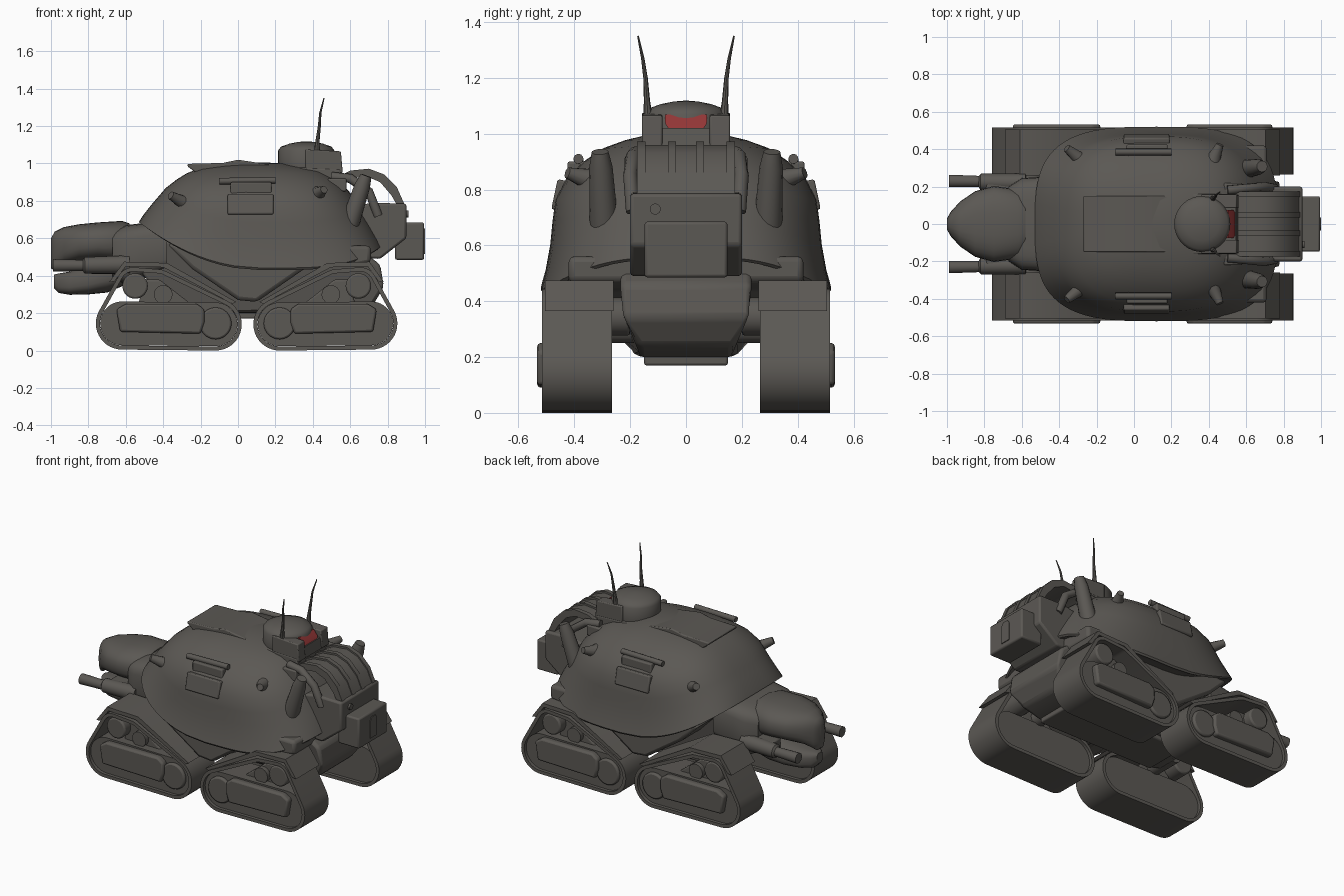
import bpy, bmesh, math
from mathutils import Vector

if "Cube" in bpy.data.objects:
    bpy.data.objects.remove(bpy.data.objects["Cube"])

def material(name, rgb):
    m = bpy.data.materials.new(name)
    m.diffuse_color = (*rgb, 1)
    m.use_nodes = True
    m.node_tree.nodes["Principled BSDF"].inputs["Base Color"].default_value = m.diffuse_color
    return m

GREY = material("dark warm grey", (0.105, 0.098, 0.088))
RED = material("dull red", (0.29, 0.037, 0.037))

def finish(name, bm, mat=GREY, bevel=0):
    bmesh.ops.recalc_face_normals(bm, faces=bm.faces)
    me = bpy.data.meshes.new(name)
    bm.to_mesh(me)
    bm.free()
    me.materials.append(mat)
    ob = bpy.data.objects.new(name, me)
    bpy.context.collection.objects.link(ob)
    if bevel:
        b = ob.modifiers.new("bevel", "BEVEL")
        b.width, b.segments = bevel, 2
    return ob

def loft(name, rings, mat=GREY, bevel=0):
    """Skin equal-length rings of points and cap both ends."""
    bm = bmesh.new()
    vs = [[bm.verts.new(p) for p in r] for r in rings]
    n = len(vs[0])
    for a, b in zip(vs, vs[1:]):
        for i in range(n):
            bm.faces.new((a[i], a[(i + 1) % n], b[(i + 1) % n], b[i]))
    bm.faces.new(vs[0])
    bm.faces.new(vs[-1])
    return finish(name, bm, mat, bevel)

def prism(name, pts, y0, y1, mat=GREY, bevel=0):
    """Extrude an (x, z) outline along y."""
    return loft(name, [[(x, y, z) for x, z in pts] for y in (y0, y1)], mat, bevel)

def box(name, x, y, z, bevel=0.008, mat=GREY):
    return prism(name, [(x[0], z[0]), (x[1], z[0]), (x[1], z[1]), (x[0], z[1])], y[0], y[1], mat, bevel)

def tube(name, path, radii, n=16):
    path = [Vector(p) for p in path]
    rings = []
    for i, p in enumerate(path):
        d = (path[min(i + 1, len(path) - 1)] - path[max(i - 1, 0)]).normalized()
        u = d.cross(Vector((0.3, 0.2, 1) if abs(d.z) < 0.8 else (1, 0, 0))).normalized()
        v = d.cross(u)
        rings.append([p + (u * math.cos(t) + v * math.sin(t)) * radii[i]
                      for t in (2 * math.pi * k / n for k in range(n))])
    return loft(name, rings)

def sup(t, e):
    c, s = math.cos(t), math.sin(t)
    return math.copysign(abs(c) ** (2 / e), c), math.copysign(abs(s) ** (2 / e), s)

def sections(name, secs, e=2.6, n=28):
    """Loft of rounded (x, centre z, half y, half z) sections along x."""
    rings = []
    for x, cz, hy, hz in secs:
        q = [sup(2 * math.pi * k / n, e) for k in range(n)]
        rings.append([(x, a * hy, cz + b * hz) for a, b in q])
    return loft(name, rings)

# Shell dome, with a rim that rises at nose and tail
N = 72
LEVELS = [(0.3, 0.3, 0.08), (0.88, 0.9, 0.04), (0.985, 0.985, 0), (1, 1, 0.02), (0.97, 0.97, 0.12),
          (0.90, 0.935, 0.3), (0.84, 0.92, 0.44), (0.78, 0.90, 0.58), (0.69, 0.82, 0.72),
          (0.61, 0.7, 0.82), (0.51, 0.57, 0.9), (0.36, 0.42, 0.95), (0.2, 0.24, 0.99), (0.05, 0.05, 1)]
rings = []
for sx, sy, h in LEVELS:
    ring = []
    for k in range(N):
        u, v = sup(2 * math.pi * k / N, 3.2 - 0.6 * h)
        rim = 0.43 + (0.25 * u * u if u < 0 else 0.12 * u ** 4)
        ring.append((0.12 + 0.65 * u * sx, 0.52 * v * sy, rim + (1.005 - rim) * h))
    rings.append(ring)
loft("shell", rings)
prism("shell_top_plate", [(-0.27, 0.985), (-0.27, 0.998), (-0.08, 1.003), (0.0, 1.02), (0.2, 0.99),
                          (0.2, 0.95), (-0.2, 0.93)], -0.15, 0.15, bevel=0.008)

# Hull under the shell
loft("hull", [[(x, y * w, z) for x, z in ((-0.52, 0.42), (-0.38, 0.25), (-0.3, 0.2), (0.6, 0.2), (0.72, 0.24),
              (0.78, 0.34), (0.76, 0.46), (0.68, 0.52), (-0.5, 0.6)) for w in (0.17 if z < 0.25 else 0.235,)]
              for y in (-1, 1)], bevel=0.02)
box("belly_plate", (-0.25, 0.6), (-0.15, 0.15), (0.17, 0.22))
prism("hull_upper", [(-0.38, 0.57), (-0.25, 0.44), (0.0, 0.27), (0.1, 0.26), (0.36, 0.44), (0.62, 0.45),
                     (0.71, 0.47), (0.71, 0.56)], -0.42, 0.42, bevel=0.02)

# Tracks: belt wrapped around wheels, same design front and rear
def hull2d(pts):
    pts = sorted(set(pts))
    def half(ps):
        out = []
        for p in ps:
            while len(out) > 1 and ((out[-1][0] - out[-2][0]) * (p[1] - out[-2][1])
                                    - (out[-1][1] - out[-2][1]) * (p[0] - out[-2][0])) <= 1e-7:
                out.pop()
            out.append(p)
        return out[:-1]
    return half(pts) + half(pts[::-1])

def wrap(circles, n=40):
    return hull2d([(round(x + r * math.cos(2 * math.pi * k / n), 5), round(z + r * math.sin(2 * math.pi * k / n), 5))
                   for x, z, r in circles for k in range(n)])

def belt(name, pts, y0, y1, t=0.022):
    inner = []
    for i, p in enumerate(pts):
        d = (Vector(pts[(i + 1) % len(pts)]) - Vector(pts[i - 1])).normalized()
        inner.append((p[0] - d.y * t, p[1] + d.x * t))
    bm = bmesh.new()
    loops = [[bm.verts.new((x, y, z)) for x, z in q]
             for q, y in ((pts, y0), (pts, y1), (inner, y1), (inner, y0))]
    n = len(pts)
    for j in range(4):
        a, b = loops[j], loops[(j + 1) % 4]
        for i in range(n):
            bm.faces.new((a[i], a[(i + 1) % n], b[(i + 1) % n], b[i]))
    return finish(name, bm)

CIRCLES = [(-0.62, 0.145, 0.14), (-0.12, 0.14, 0.14), (-0.56, 0.355, 0.09), (-0.43, 0.345, 0.09)]
for end, m in (("front", lambda x: x), ("rear", lambda x: 0.085 + (0.02 - x) * 0.98)):
    C = [(m(x), z, r) for x, z, r in CIRCLES]
    for side, s in (("right", -1), ("left", 1)):
        tag = end + "_" + side
        belt(tag + "_track_belt", wrap(C), s * 0.265, s * 0.515)
        prism(tag + "_track_core", wrap([(x, z, 0.117) for x, z, r in C[:2]]), s * 0.285, s * 0.495)
        prism(tag + "_rocker_panel", [(m(x), z) for x, z in ((-0.63, 0.1), (-0.2, 0.09), (-0.18, 0.15), (-0.18, 0.22),
              (-0.22, 0.25), (-0.6, 0.25), (-0.65, 0.22))], s * 0.48, s * 0.533, bevel=0.012)
        prism(tag + "_drive_wheel", wrap([(m(-0.12), 0.145, 0.085)]), s * 0.45, s * 0.515, bevel=0.01)
        prism(tag + "_top_roller", wrap([(m(-0.55), 0.345, 0.068)]), s * 0.2, s * 0.5, bevel=0.01)
        prism(tag + "_swing_arm", [(m(x), z) for x, z in ((-0.54, 0.22), (-0.5, 0.38), (-0.42, 0.38),
              (-0.24, 0.24))], s * 0.3, s * 0.44, bevel=0.01)
        tube(tag + "_axle", [(m(-0.4), s * 0.1, 0.3), (m(-0.4), s * 0.47, 0.3)], [0.05, 0.05])
        prism(tag + "_fender", [(m(x), z) for x, z in ((-0.66, 0.37), (-0.6, 0.45), (-0.4, 0.445), (-0.03, 0.25),
              (-0.01, 0.26), (-0.38, 0.468), (-0.61, 0.475), (-0.69, 0.365))], s * 0.26, s * 0.505)

# Head, jaw and neck
sections("neck", [(-0.67, 0.51, 0.2, 0.13), (-0.6, 0.51, 0.245, 0.16), (-0.52, 0.53, 0.25, 0.15), (-0.38, 0.56, 0.26, 0.14)], 4.5)
sections("head", [(-0.58, 0.57, 0.16, 0.11), (-0.62, 0.58, 0.185, 0.113), (-0.75, 0.582, 0.203, 0.103), (-0.85, 0.575, 0.175, 0.1),
                  (-0.93, 0.56, 0.12, 0.1), (-0.98, 0.53, 0.065, 0.105), (-1.0, 0.52, 0.03, 0.08)], 2.5)
sections("lower_jaw", [(-0.58, 0.43, 0.17, 0.07), (-0.7, 0.41, 0.16, 0.1), (-0.8, 0.38, 0.14, 0.08), (-0.9, 0.36, 0.1, 0.062),
                       (-0.96, 0.36, 0.06, 0.052), (-0.985, 0.37, 0.03, 0.035)], 3)
for side, s in (("right", -1), ("left", 1)):
    tube(side + "_cannon", [(-0.58, s * 0.22, 0.46), (-0.82, s * 0.225, 0.455), (-0.83, s * 0.228, 0.455), (-0.99, s * 0.23, 0.455)],
         [0.05, 0.045, 0.03, 0.034])
    box(side + "_cannon_bracket", (-0.79, -0.62), (s * 0.13, s * 0.22), (0.41, 0.5))

    # Side hatches, spikes and exhaust pipes on the shell
    hatch = box(side + "_shell_hatch", (-0.055, 0.19), (-0.04, 0.04), (-0.055, 0.055))
    hatch.location, hatch.rotation_euler = (0, s * 0.432, 0.775), (s * math.radians(12), 0, 0)
    box(side + "_hatch_frame", (-0.04, 0.18), (s * 0.36, s * 0.425), (0.78, 0.9))
    tube(side + "_hatch_rail", [(-0.1, s * 0.385, 0.905), (0.2, s * 0.385, 0.91)], [0.018, 0.018], 10)
    tube(side + "_front_spike", [(-0.25, s * 0.31, 0.77), (-0.29, s * 0.35, 0.79), (-0.36, s * 0.405, 0.83)], [0.07, 0.036, 0.022], 12)
    tube(side + "_rear_spike", [(0.41, s * 0.3, 0.82), (0.43, s * 0.36, 0.84), (0.46, s * 0.425, 0.86)], [0.07, 0.036, 0.02], 12)
    tube(side + "_exhaust", [(0.565, s * 0.285, 0.58), (0.605, s * 0.295, 0.7), (0.665, s * 0.305, 0.88), (0.685, s * 0.308, 0.935)],
         [0.058, 0.05, 0.042, 0.03])
    tube(side + "_rear_pipe", [(0.5, s * 0.18, 0.93), (0.6, s * 0.19, 0.92), (0.7, s * 0.2, 0.85), (0.75, s * 0.19, 0.72)],
         [0.025] * 4, 10)
    box(side + "_rear_lamp_box", (0.48, 0.58), (s * 0.15, s * 0.22), (0.85, 0.92))

    # Turret cheeks and whip antennas
    prism(side + "_turret_cheek", [(0.36, 0.95), (0.56, 0.95), (0.55, 1.065), (0.36, 1.075)], s * 0.085, s * 0.158, bevel=0.006)
    tube(side + "_antenna", [(0.42, s * 0.135, 1.04), (0.425, s * 0.14, 1.12), (0.435, s * 0.145, 1.2),
                             (0.44, s * 0.155, 1.27), (0.46, s * 0.172, 1.35)], [0.018, 0.011, 0.008, 0.006, 0.003], 8)

# Turret
T = 36
loft("turret", [[(0.365 + r * math.cos(2 * math.pi * k / T), r * math.sin(2 * math.pi * k / T), z) for k in range(T)]
                for r, z in ((0.14, 0.9), (0.15, 0.98), (0.15, 1.07), (0.135, 1.09), (0.09, 1.106), (0.045, 1.115), (0.01, 1.118))])
prism("turret_pedestal", [(0.3, 0.85), (0.54, 0.85), (0.55, 0.97), (0.3, 0.98)], -0.16, 0.16, bevel=0.008)
prism("turret_sill", [(0.4, 0.95), (0.555, 0.95), (0.545, 1.02), (0.4, 1.02)], -0.1, 0.1)
# Visor, narrower at its lower edge
loft("visor", [[(x, y * w, z) for y in (-1, 1) for x in ((0.4, x1) if y < 0 else (x1, 0.4))]
               for z, x1, w in ((1.015, 0.541, 0.06), (1.035, 0.532, 0.074), (1.068, 0.505, 0.076))], RED)

# Rear section: body, arched canopy with ribs, door block
prism("rear_body", [(0.55, 0.76), (0.72, 0.79), (0.9, 0.785), (0.9, 0.6), (0.76, 0.49), (0.55, 0.5)], -0.2, 0.2, bevel=0.012)
def arch(name, y0, y1, lift):
    top = [(0.52, 0.91), (0.6, 0.95), (0.7, 0.96), (0.78, 0.93), (0.85, 0.86), (0.89, 0.77)]
    low = [(0.86, 0.76), (0.82, 0.83), (0.76, 0.9), (0.69, 0.93), (0.6, 0.92), (0.52, 0.87)]
    prism(name, [(x, z + lift) for x, z in top] + low, y0, y1)
arch("rear_canopy", -0.16, 0.16, 0)
for i, y in enumerate((-0.16, -0.05, 0.05, 0.16)):
    arch("canopy_rib_%d" % i, y - 0.015, y + 0.015, 0.012)
box("rear_door_block", (0.84, 0.995), (-0.148, 0.148), (0.485, 0.685), 0.01)
door = [(y, z) for y, z in ((-0.035, 0.515), (0.035, 0.515), (0.035, 0.63), (0.02, 0.652), (-0.02, 0.652), (-0.035, 0.63))]
loft("rear_door", [[(x, y, z) for y, z in door] for x in (0.99, 1.0)])
tube("rear_port", [(0.89, -0.11, 0.73), (0.912, -0.11, 0.73)], [0.02, 0.02], 12)

# Smooth shading with sharp edges kept
for ob in bpy.context.scene.objects:
    ob.select_set(True)
    bpy.context.view_layer.objects.active = ob
bpy.ops.object.shade_smooth_by_angle(angle=math.radians(38))
